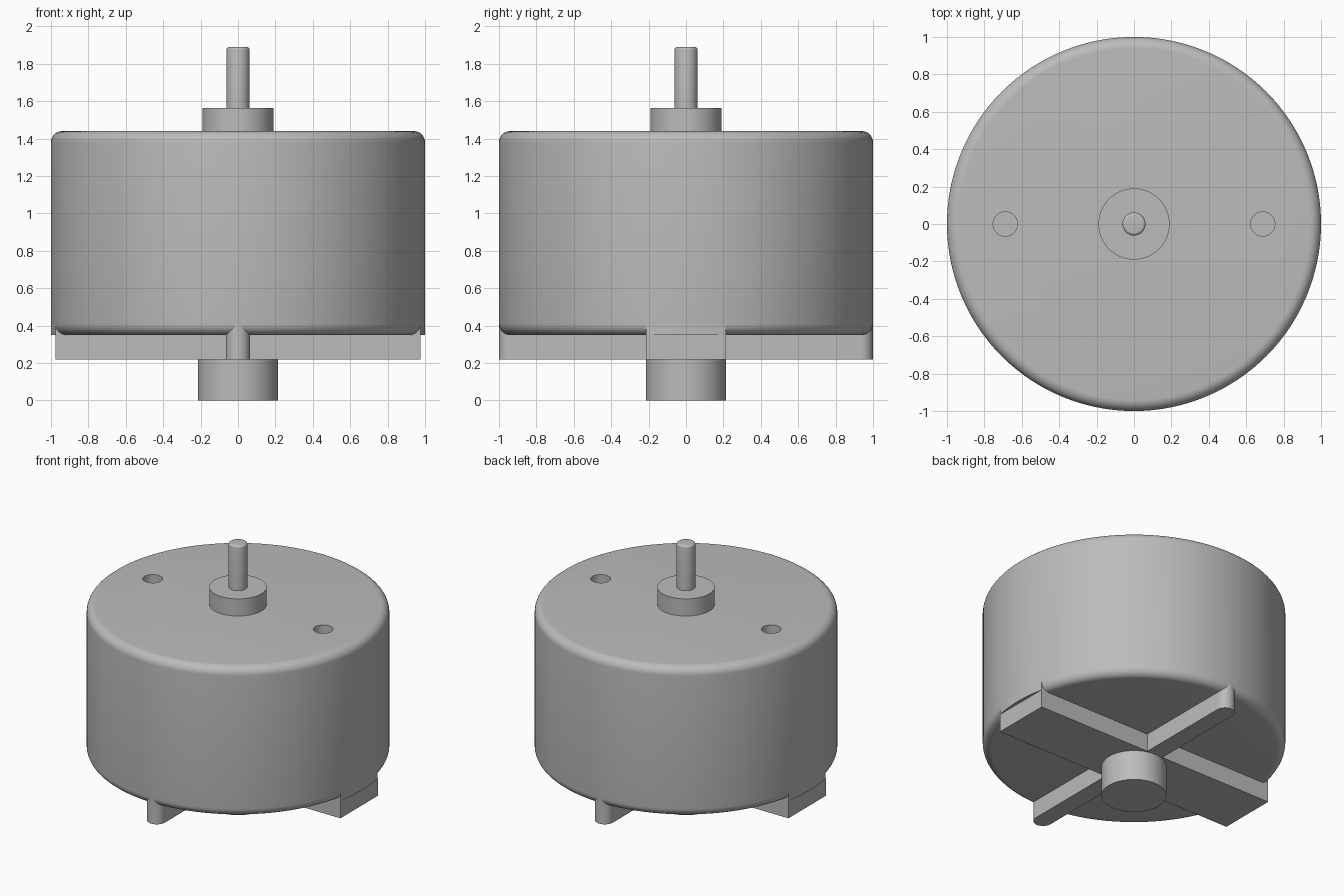
import bpy, bmesh, math

if "Cube" in bpy.data.objects:
    bpy.data.objects.remove(bpy.data.objects["Cube"])

SEG = 128
grey = bpy.data.materials.new("mid grey")
grey.diffuse_color = (0.5, 0.5, 0.5, 1)
grey.use_nodes = True
grey.node_tree.nodes["Principled BSDF"].inputs["Base Color"].default_value = grey.diffuse_color


def finish(name, bm):
    bmesh.ops.recalc_face_normals(bm, faces=bm.faces)
    me = bpy.data.meshes.new(name)
    bm.to_mesh(me)
    bm.free()
    me.materials.append(grey)
    ob = bpy.data.objects.new(name, me)
    bpy.context.collection.objects.link(ob)
    return ob


def smooth(ob):
    bpy.ops.object.select_all(action='DESELECT')
    bpy.context.view_layer.objects.active = ob
    ob.select_set(True)
    bpy.ops.object.shade_smooth_by_angle(angle=math.radians(30))


def lathe(name, profile, seg=SEG, bottom=True, top=True, centre=(0, 0)):
    """Revolve (radius, z) points, listed from bottom to top."""
    bm = bmesh.new()
    rings = [[bm.verts.new((centre[0] + r * math.cos(2 * math.pi * i / seg),
                            centre[1] + r * math.sin(2 * math.pi * i / seg), z))
              for i in range(seg)] for r, z in profile]
    for a, b in zip(rings, rings[1:]):
        for i in range(seg):
            j = (i + 1) % seg
            bm.faces.new((a[i], a[j], b[j], b[i]))
    if bottom:
        bm.faces.new(rings[0][::-1])
    if top:
        bm.faces.new(rings[-1])
    return finish(name, bm)


def prism(name, outline, z0, z1):
    """Extrude an outline upward; the top stays open, inside the body."""
    bm = bmesh.new()
    lo = [bm.verts.new((x, y, z0)) for x, y in outline]
    hi = [bm.verts.new((x, y, z1)) for x, y in outline]
    bm.faces.new(lo[::-1])
    for i in range(len(lo)):
        j = (i + 1) % len(lo)
        bm.faces.new((lo[i], lo[j], hi[j], hi[i]))
    return finish(name, bm)


def arc(cx, cy, r, a0, a1, n):
    return [(cx + r * math.cos(a0 + (a1 - a0) * i / n),
             cy + r * math.sin(a0 + (a1 - a0) * i / n)) for i in range(n + 1)]


# Can with rounded rims
Z0, Z1, F = 0.35, 1.44, 0.06
can = lathe("motor_can",
            arc(1 - F, Z0 + F, F, -math.pi / 2, 0, 8) + arc(1 - F, Z1 - F, F, 0, math.pi / 2, 8))

# Two blind screw holes in the top
for side in (-1, 1):
    cutter = lathe("hole_cutter", [(0.065, 1.24), (0.065, 1.6)], 48, centre=(side * 0.688, 0))
    cutter.hide_render = True
    mod = can.modifiers.new("hole", 'BOOLEAN')
    mod.operation = 'DIFFERENCE'
    mod.solver = 'EXACT'
    mod.object = cutter
    bpy.context.view_layer.objects.active = can
    bpy.ops.object.modifier_apply(modifier=mod.name)
    bpy.data.objects.remove(cutter)
smooth(can)

# Collar, shaft and rear bearing boss
smooth(lathe("top_collar", [(0.19, Z1), (0.19, 1.565)], 64, bottom=False))
smooth(lathe("shaft", [(0.0615, 1.565)] + arc(0.0465, 1.875, 0.015, 0, math.pi / 2, 4),
             48, bottom=False))
smooth(lathe("rear_boss", [(0.215, 0), (0.215, 0.22)], 64, top=False))

# Wide flat-ended bar along x
W, X = 0.215, 0.977
prism("wide_bar", [(-X, -W), (X, -W), (X, W), (-X, W)], 0.22, Z0)

# Square-edged rim pads above the ends of the wide bar
t = math.asin(W)
for name, s in (("left_rim_pad", -1), ("right_rim_pad", 1)):
    pts = [(0.91, -W)] + arc(0, 0, 1, -t, t, 12) + [(0.91, W)]
    smooth(prism(name, [(s * x, y) for x, y in pts], Z0, Z0 + F))

# Narrow round-ended arms along y
N = 0.065
for name, s in (("front_arm", -1), ("back_arm", 1)):
    pts = [(N, W)] + arc(0, 1 - N, N, 0, math.pi, 16) + [(-N, W)]
    smooth(prism(name, [(x, s * y) for x, y in pts], 0.22, Z0 + F))
